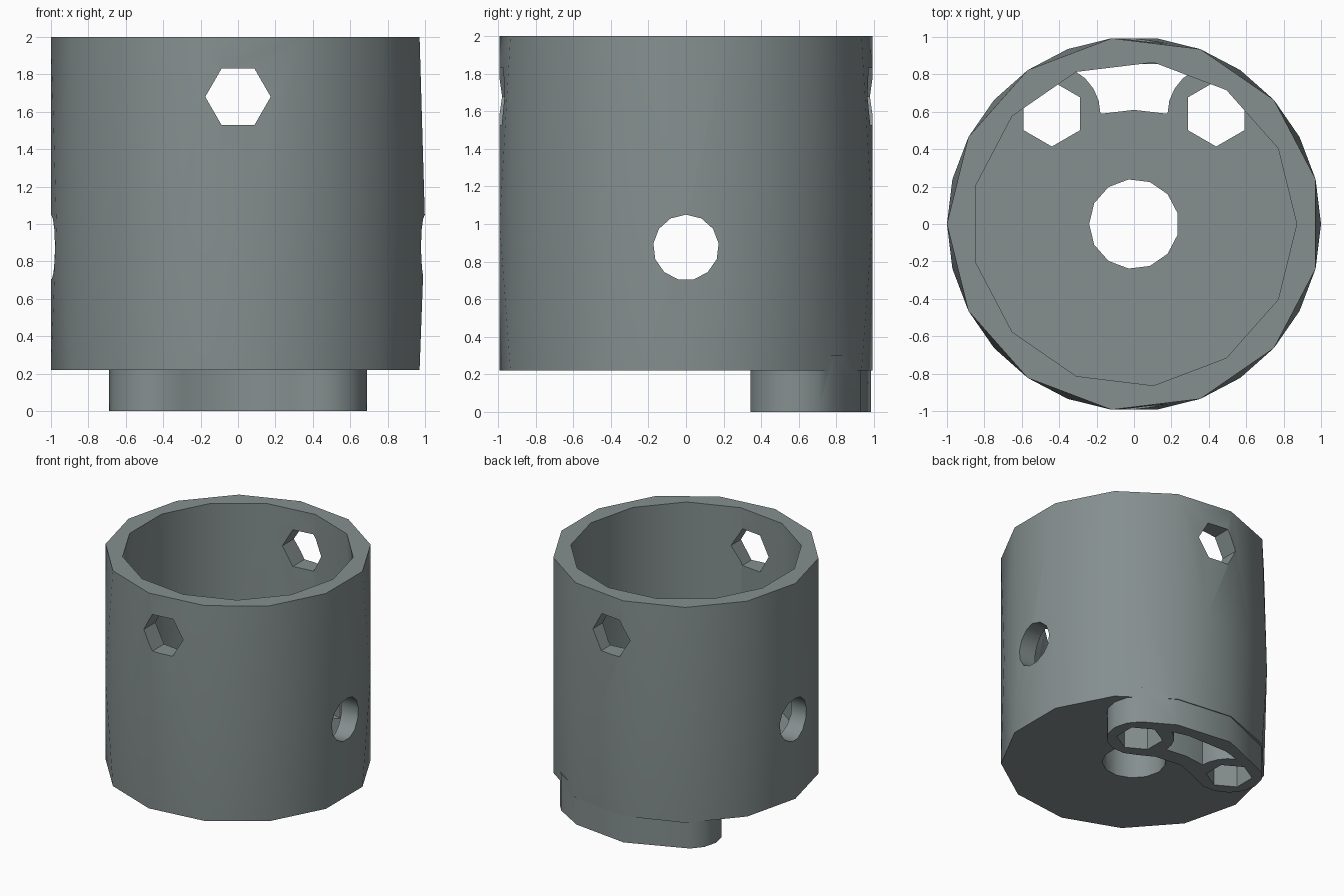
import bpy, bmesh, math
from math import pi, sin, cos, radians

if "Cube" in bpy.data.objects:
    bpy.data.objects.remove(bpy.data.objects["Cube"])

STEP = 2 * pi / 13

grey = bpy.data.materials.new("slate_grey")
grey.diffuse_color = (0.235, 0.275, 0.275, 1)
grey.use_nodes = True
grey.node_tree.nodes["Principled BSDF"].inputs["Base Color"].default_value = grey.diffuse_color


def make(name, bm):
    bmesh.ops.recalc_face_normals(bm, faces=bm.faces[:])
    me = bpy.data.meshes.new(name)
    bm.to_mesh(me)
    bm.free()
    me.materials.append(grey)
    ob = bpy.data.objects.new(name, me)
    bpy.context.scene.collection.objects.link(ob)
    return ob


def prism(name, pts, lo, hi, axis="Z"):
    """Extrude a closed outline along an axis."""
    place = {"X": lambda a, b, c: (c, a, b),
             "Y": lambda a, b, c: (a, c, b),
             "Z": lambda a, b, c: (a, b, c)}[axis]
    bm = bmesh.new()
    low, high = [[bm.verts.new(place(a, b, c)) for a, b in pts] for c in (lo, hi)]
    bm.faces.new(low)
    bm.faces.new(high)
    for i in range(len(pts)):
        j = (i + 1) % len(pts)
        bm.faces.new((low[i], low[j], high[j], high[i]))
    return make(name, bm)


def ngon(n, r, cx=0.0, cy=0.0, start=0.0):
    return [(cx + r * cos(start + 2 * pi * i / n),
             cy + r * sin(start + 2 * pi * i / n)) for i in range(n)]


def arc(r, a0, a1, n, cx=0.0, cy=0.0):
    return [(cx + r * cos(radians(a0 + (a1 - a0) * i / n)),
             cy + r * sin(radians(a0 + (a1 - a0) * i / n))) for i in range(n + 1)]


def volume(me):
    bm = bmesh.new()
    bm.from_mesh(me)
    v = bm.calc_volume()
    bm.free()
    return v


def combine(ob, other, op):
    """Apply a boolean, moving to the next solver if the solid is not valid."""
    before = volume(ob.data)
    for solver in ("EXACT", "MANIFOLD", "FLOAT"):
        m = ob.modifiers.new("cut", "BOOLEAN")
        m.operation, m.object, m.solver = op, other, solver
        bpy.context.view_layer.update()
        dg = bpy.context.evaluated_depsgraph_get()
        me = bpy.data.meshes.new_from_object(ob.evaluated_get(dg))
        ob.modifiers.clear()
        ratio = volume(me) / before
        good = 1.0 < ratio < 1.3 if op == "UNION" else 0.2 < ratio < 1.0
        if good and len(me.polygons) > 10:
            ob.data = me
            break
    other.hide_render = True


# cup body: thirteen-sided at the ends, rounder around the middle
bm = bmesh.new()
low, mid, high = [[bm.verts.new((x, y, z)) for x, y in ngon(n, 1.0, start=pi)]
                  for n, z in ((13, 0.22), (26, 1.0), (13, 2.0))]
for end in (low, high):
    bm.faces.new(end)
    for i in range(13):
        a, b = end[i], end[(i + 1) % 13]
        m0, m1, m2 = mid[2 * i], mid[2 * i + 1], mid[(2 * i + 2) % 26]
        for tri in ((a, m0, m1), (a, m1, b), (b, m1, m2)):
            bm.faces.new(tri)
cup = make("socket_cup", bm)

# curved lug under the back, with rounded ends
MID, HALF, A0 = 0.735, 0.25, 53.3
cx, cy = MID * cos(radians(A0)), MID * sin(radians(A0))
mids = [pi - 4 * STEP, pi - 3 * STEP]
outer = [(0.993 * cos(a), 0.993 * sin(a)) for a in mids]
inner = [(0.485 * cos(a), 0.485 * sin(a)) for a in mids[::-1]]
outline = (arc(HALF, A0 - 180, A0, 7, cx, cy) + outer
           + arc(HALF, 180 - A0, 360 - A0, 7, -cx, cy) + inner)
combine(cup, prism("lug", outline, 0.0, 0.3), "UNION")

# hollow interior and centre bore
combine(cup, prism("cavity", ngon(13, 0.87), 0.44, 2.2), "DIFFERENCE")
combine(cup, prism("bore", ngon(13, 0.24, start=pi), -0.1, 0.6), "DIFFERENCE")

# hexagonal sockets through the lug ends
for s in (-1, 1):
    combine(cup, prism("hex_socket", ngon(6, 0.175, s * cx, cy, pi / 2), -0.1, 0.6),
            "DIFFERENCE")

# curved slot between the sockets
right = arc(0.26, 180, 118, 4, cx, cy)
left = [(-x, y) for x, y in reversed(right)]
slot = right + arc(0.875, 78, 102, 1) + left + [(0, 0.61)]
combine(cup, prism("slot", slot, -0.1, 0.6), "DIFFERENCE")

# cross holes: hexagonal front to back, round side to side
combine(cup, prism("hex_cross_hole", ngon(6, 0.175, 0, 1.68), -1.2, 1.2, "Y"), "DIFFERENCE")
combine(cup, prism("round_cross_hole", ngon(13, 0.175, 0, 0.875, pi / 2), -1.2, 1.2, "X"),
        "DIFFERENCE")

# smooth wall with crisp edges
cup.data.materials.clear()
cup.data.materials.append(grey)
for p in cup.data.polygons:
    p.material_index = 0
    p.use_smooth = True
cup.data.set_sharp_from_angle(angle=radians(30))
